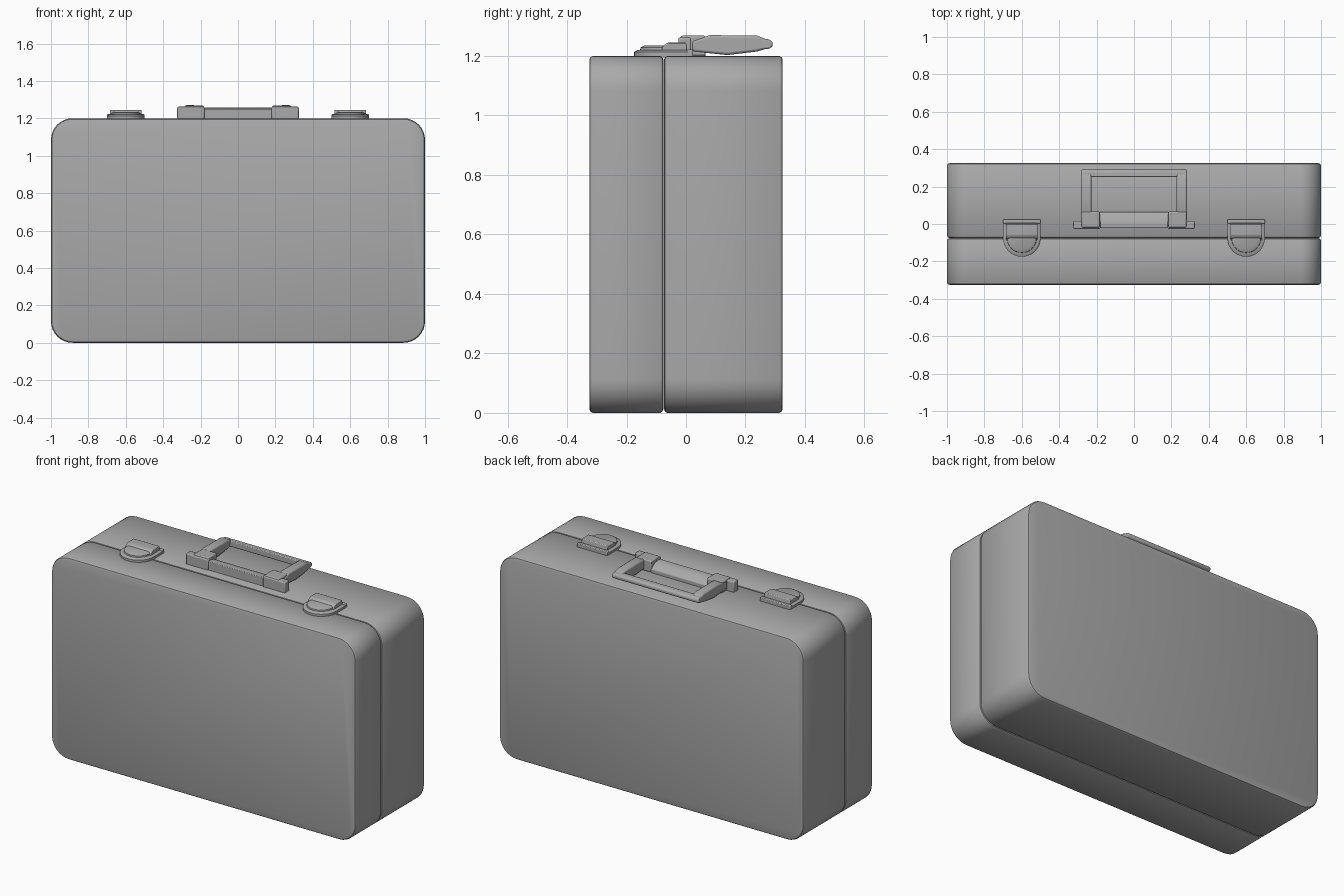
import bpy, bmesh, math

if "Cube" in bpy.data.objects:
    bpy.data.objects.remove(bpy.data.objects["Cube"])

grey = bpy.data.materials.new("mid grey")
grey.diffuse_color = (0.4, 0.4, 0.4, 1)
grey.use_nodes = True
grey.node_tree.nodes["Principled BSDF"].inputs["Base Color"].default_value = grey.diffuse_color


def finish(name, bm, angle=35, bevel=0):
    bmesh.ops.recalc_face_normals(bm, faces=bm.faces)
    me = bpy.data.meshes.new(name)
    bm.to_mesh(me)
    bm.free()
    me.materials.append(grey)
    ob = bpy.data.objects.new(name, me)
    bpy.context.collection.objects.link(ob)
    if bevel:
        m = ob.modifiers.new("soft edges", 'BEVEL')
        m.width, m.segments, m.limit_method = bevel, 2, 'ANGLE'
    bpy.ops.object.select_all(action='DESELECT')
    ob.select_set(True)
    bpy.context.view_layer.objects.active = ob
    bpy.ops.object.shade_smooth_by_angle(angle=math.radians(angle))
    return ob


def loft(name, rings, **kw):
    """Join equal-length closed rings of points and cap both ends."""
    bm = bmesh.new()
    vs = [[bm.verts.new(p) for p in r] for r in rings]
    n = len(vs[0])
    for a, b in zip(vs, vs[1:]):
        for i in range(n):
            bm.faces.new((a[i], a[(i + 1) % n], b[(i + 1) % n], b[i]))
    bm.faces.new(vs[0])
    bm.faces.new(vs[-1])
    return finish(name, bm, **kw)


def rounded_rect(y, inset):
    hx, hz, r = 1 - inset, 0.6 - inset, 0.115 - inset
    pts = []
    for k, (sx, sz) in enumerate([(1, 1), (-1, 1), (-1, -1), (1, -1)]):
        for i in range(9):
            a = math.radians(90 * k + 90 * i / 8)
            pts.append((sx * (hx - r) + r * math.cos(a), y,
                        0.6 + sz * (hz - r) + r * math.sin(a)))
    return pts


def d_shape(cx, z, inset, back):
    r = 0.1 - inset
    arc = [math.pi + math.pi * i / 16 for i in range(17)]
    pts = [(cx + r * math.cos(a), -0.075 + r * math.sin(a), z) for a in arc]
    return pts + [(cx + r, back, z), (cx - r, back, z)]


def prism(name, x0, x1, profile, **kw):
    return loft(name, [[(x, y, z) for y, z in profile] for x in (x0, x1)], **kw)


def box(name, x0, x1, y0, y1, z0, z1, bevel=0.006):
    return prism(name, x0, x1, [(y0, z0), (y1, z0), (y1, z1), (y0, z1)], bevel=bevel)


# case shells, with a rounded groove between lid and body
def shell(name, y0, y1):
    edge = [(0, 0.013), (0.003, 0.005), (0.011, 0)]
    rings = [rounded_rect(y0 + d, i) for d, i in edge]
    rings += [rounded_rect(y1 - d, i) for d, i in reversed(edge)]
    loft(name, rings)


shell("lid_shell", -0.325, -0.076)
shell("body_shell", -0.074, 0.325)

# latches
for side, s in (("left", -1), ("right", 1)):
    cx = 0.6 * s
    loft(side + "_latch_base", [d_shape(cx, 1.195, 0, 0.01), d_shape(cx, 1.213, 0, 0.01),
                                d_shape(cx, 1.22, 0.012, 0.01)])
    loft(side + "_latch_cap", [d_shape(cx, 1.215, 0.02, 0), d_shape(cx, 1.228, 0.022, 0),
                               d_shape(cx, 1.235, 0.035, 0)])
    prism(side + "_latch_block", cx - 0.085, cx + 0.085,
          [(-0.085, 1.215), (-0.075, 1.236), (-0.06, 1.245), (0.0, 1.245), (0.005, 1.215)],
          bevel=0.004)
    box(side + "_latch_hinge", cx - 0.1, cx + 0.1, 0.003, 0.024, 1.195, 1.222, 0.004)

# handle mount
prism("handle_mount_plate", -0.185, 0.185,
      [(-0.02, 1.195), (-0.02, 1.25), (0.0, 1.252), (0.035, 1.243), (0.065, 1.22), (0.065, 1.195)],
      bevel=0.003)
for side, s in (("left", -1), ("right", 1)):
    box(side + "_mount_end", *sorted((0.18 * s, 0.325 * s)), -0.026, 0.017, 1.195, 1.262)
    box(side + "_pivot_knob", *sorted((0.183 * s, 0.28 * s)), -0.018, 0.066, 1.2, 1.268)
    # handle arm, lying flat toward the back
    prism(side + "_handle_arm", *sorted((0.228 * s, 0.284 * s)),
          [(0.02, 1.215), (0.14, 1.203), (0.24, 1.215), (0.272, 1.225), (0.272, 1.255),
           (0.24, 1.268), (0.08, 1.27), (0.02, 1.25)], bevel=0.008)

# handle grip
prism("handle_grip", -0.284, 0.284,
      [(0.25, 1.222), (0.28, 1.224), (0.291, 1.232), (0.291, 1.247), (0.28, 1.256), (0.25, 1.258)],
      bevel=0.005)
